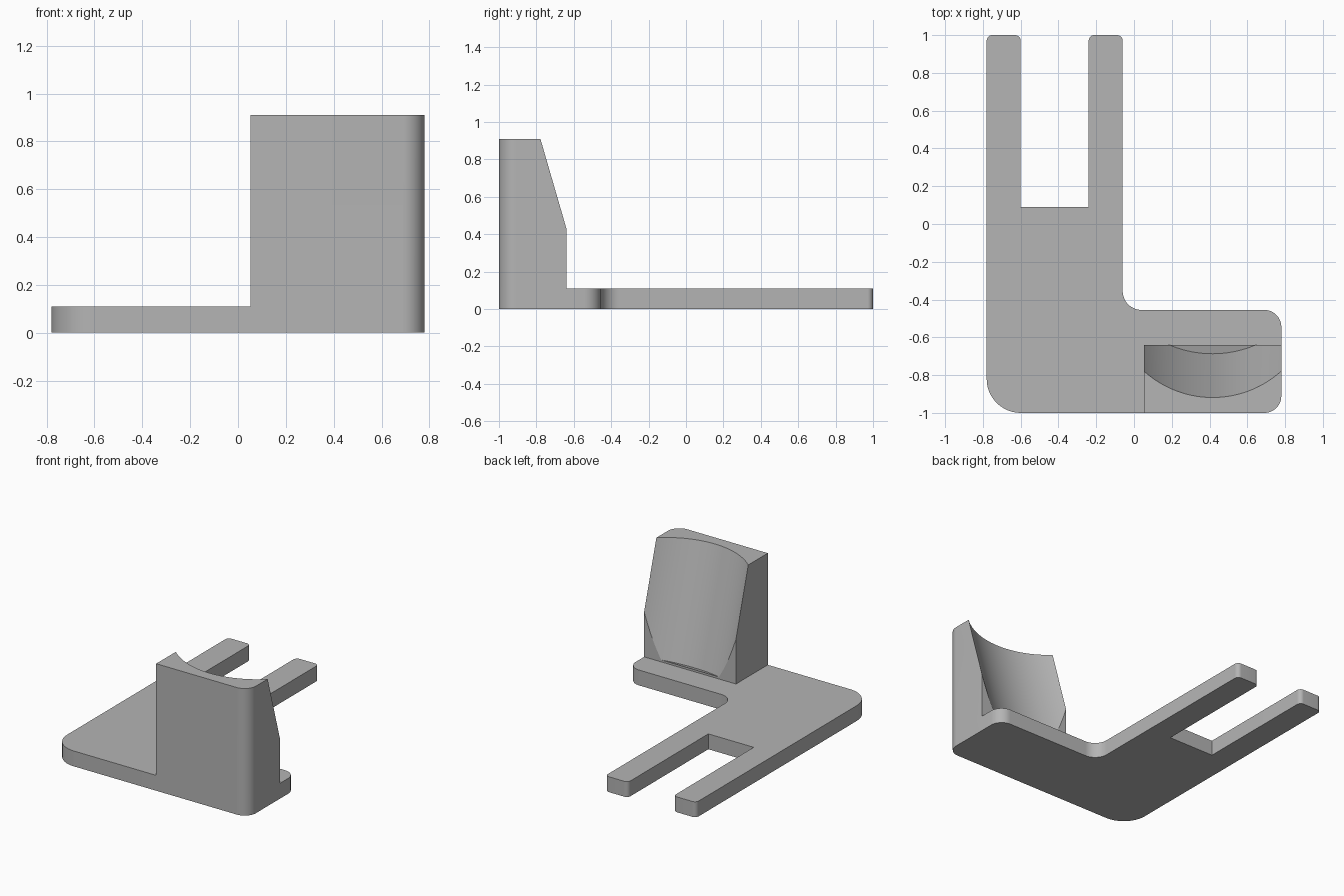
import bpy, bmesh, math
from mathutils import Vector

if "Cube" in bpy.data.objects:
    bpy.data.objects.remove(bpy.data.objects["Cube"])

GREY = (0.46, 0.46, 0.46, 1)
grey = bpy.data.materials.new("plain_grey")
grey.use_nodes = True
grey.diffuse_color = GREY
grey.node_tree.nodes["Principled BSDF"].inputs["Base Color"].default_value = GREY


def rounded(corners, steps=12):
    """Turn (x, y, radius) corners into an outline with arc fillets."""
    pts = []
    for i, (x, y, r) in enumerate(corners):
        p = Vector((x, y))
        if r == 0:
            pts.append(p)
            continue
        to_prev = (Vector(corners[i - 1][:2]) - p).normalized()
        to_next = (Vector(corners[(i + 1) % len(corners)][:2]) - p).normalized()
        centre = p + (to_prev + to_next) * r
        for k in range(steps + 1):
            t = k / steps * math.pi / 2
            pts.append(centre - to_next * r * math.cos(t) - to_prev * r * math.sin(t))
    return pts


def prism(name, corners, height):
    """Extrude a filleted outline upward from the ground."""
    bm = bmesh.new()
    base = bm.faces.new([bm.verts.new((p.x, p.y, 0)) for p in rounded(corners)])
    top = bmesh.ops.extrude_face_region(bm, geom=[base])["geom"]
    bmesh.ops.translate(bm, vec=(0, 0, height),
                        verts=[v for v in top if isinstance(v, bmesh.types.BMVert)])
    bmesh.ops.recalc_face_normals(bm, faces=bm.faces)
    mesh = bpy.data.meshes.new(name)
    bm.to_mesh(mesh)
    bm.free()
    mesh.materials.append(grey)
    obj = bpy.data.objects.new(name, mesh)
    bpy.context.collection.objects.link(obj)
    return obj


def combine(target, tool, operation):
    """Apply a boolean and discard the tool object."""
    mod = target.modifiers.new(operation.lower(), "BOOLEAN")
    mod.operation, mod.object, mod.solver = operation, tool, "EXACT"
    bpy.ops.object.select_all(action="DESELECT")
    bpy.context.view_layer.objects.active = target
    target.select_set(True)
    bpy.ops.object.modifier_apply(modifier=mod.name)
    bpy.data.objects.remove(tool)


# L-shaped base plate with two prongs
W, FRONT, PLATE = 0.78, -1.0, 0.11
TIP, END = 0.03, 0.09
bracket = prism("bracket", [
    (-W, FRONT, 0.18), (W, FRONT, END), (W, -0.455, END), (-0.06, -0.455, 0.1),
    (-0.06, 1, TIP), (-0.24, 1, TIP), (-0.24, 0.09, 0),
    (-0.6, 0.09, 0), (-0.6, 1, TIP), (-W, 1, TIP)], PLATE)

# Upright block at the front
LEFT, BACK = 0.052, -0.64
block = prism("upright_block", [
    (LEFT, FRONT, 0), (W, FRONT, END), (W, BACK, 0), (LEFT, BACK, 0)], 0.91)

# Leaning cylindrical hollow in the back of the block
tilt, radius, length = math.atan(0.29), 0.56, 1.6
axis = Vector((0, -math.sin(tilt), math.cos(tilt)))
inward = Vector((0, math.cos(tilt), math.sin(tilt)))
foot = Vector(((LEFT + W) / 2, -0.687, PLATE + 0.001))
bpy.ops.mesh.primitive_cylinder_add(
    vertices=128, radius=radius, depth=length,
    location=foot + inward * radius + axis * length / 2, rotation=(tilt, 0, 0))
cutter = bpy.context.object
cutter.name = "hollow_cutter"
cutter.hide_render = True
cutter.data.materials.append(grey)

combine(block, cutter, "DIFFERENCE")
combine(bracket, block, "UNION")
bpy.ops.object.shade_smooth_by_angle(angle=math.radians(25))
